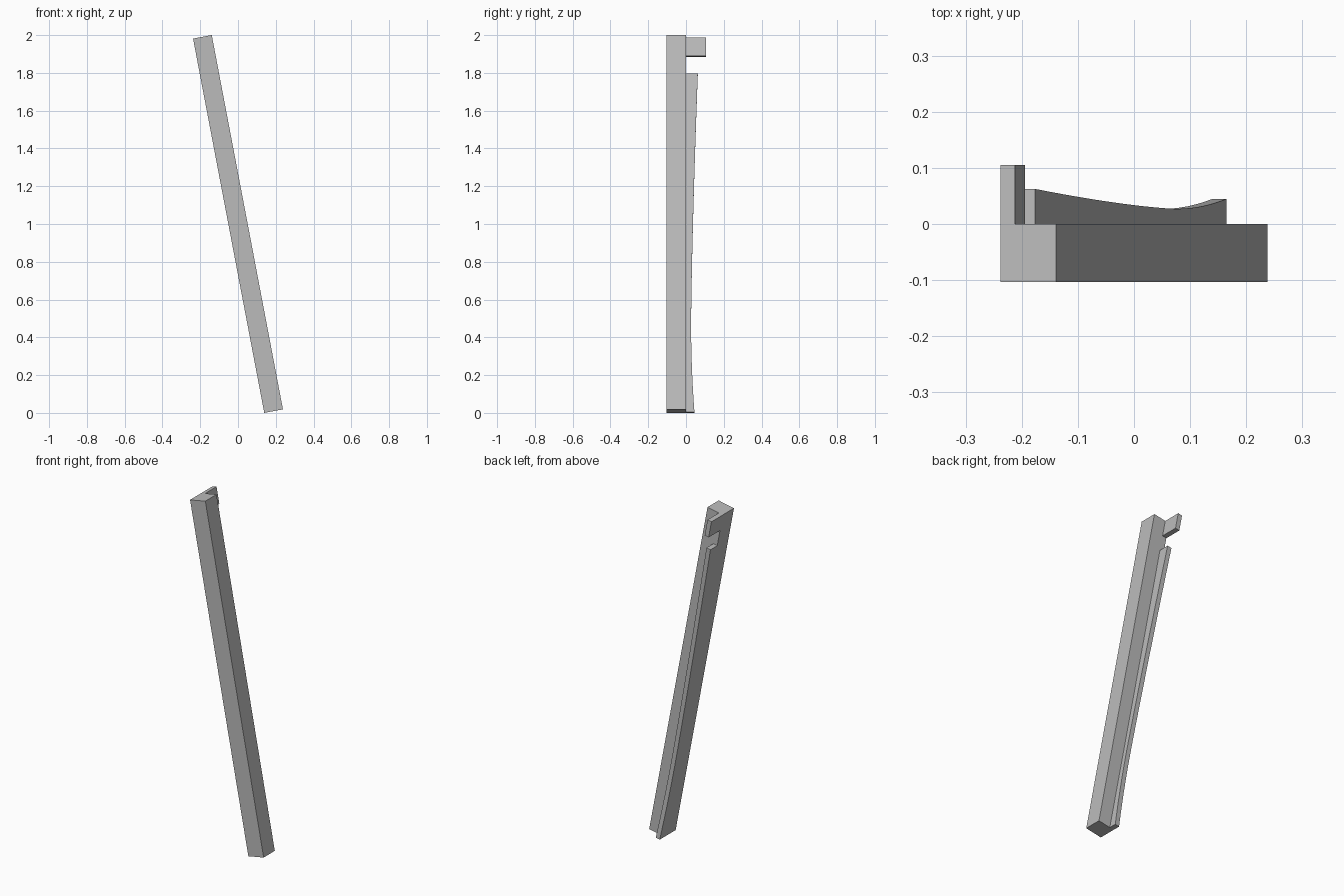
import bpy
import bmesh
from math import radians
from mathutils import Matrix

cube = bpy.data.objects.get("Cube")
if cube:
    bpy.data.objects.remove(cube, do_unlink=True)

grey = bpy.data.materials.new("plain grey")
grey.use_nodes = True
colour = (0.5, 0.5, 0.5, 1)
grey.diffuse_color = colour
grey.node_tree.nodes["Principled BSDF"].inputs["Base Color"].default_value = colour

LENGTH, WIDTH, DEPTH, LIP = 2.017, 0.1007, 0.103, 0.026
# Parts are built upright, then leaned over about the lower corner
LEAN = Matrix.Translation((0.139, 0, 0)) @ Matrix.Rotation(radians(-10.77), 4, "Y")


def extrude_profile(name, profile, width):
    """Extrude a (y, z) outline along x and lean the result."""
    bm = bmesh.new()
    face = bm.faces.new([bm.verts.new((0, y, z)) for y, z in profile])
    side = bmesh.ops.extrude_face_region(bm, geom=[face])["geom"]
    verts = [v for v in side if isinstance(v, bmesh.types.BMVert)]
    bmesh.ops.translate(bm, verts=verts, vec=(width, 0, 0))
    bmesh.ops.recalc_face_normals(bm, faces=bm.faces)
    bm.transform(LEAN)
    mesh = bpy.data.meshes.new(name)
    bm.to_mesh(mesh)
    bm.free()
    mesh.materials.append(grey)
    obj = bpy.data.objects.new(name, mesh)
    bpy.context.collection.objects.link(obj)
    return obj


def rectangle(y0, y1, z0, z1):
    return [(y0, z0), (y1, z0), (y1, z1), (y0, z1)]


def rib_depth(s):
    """Rib depth from its top (s = 0) to its foot (s = 1)."""
    low = 0.74
    if s < low:
        return 0.027 + 0.0355 * ((low - s) / low) ** 1.4
    return 0.027 + 0.0176 * ((s - low) / (1 - low)) ** 2


# Main post
extrude_profile("post", rectangle(-DEPTH, 0, 0, LENGTH), WIDTH)

# Square tab at the top of the back edge
extrude_profile("top_tab", rectangle(0, 0.105, LENGTH - 0.098, LENGTH), LIP)

# Curved rib along the same edge
RIB, STEPS = 1.824, 40
curve = [(rib_depth(i / STEPS), RIB * (1 - i / STEPS)) for i in range(STEPS + 1)]
rib = extrude_profile("curved_rib", [(0, 0), (0, RIB)] + curve, LIP)
bpy.context.view_layer.objects.active = rib
rib.select_set(True)
bpy.ops.object.shade_smooth_by_angle(angle=radians(30))
